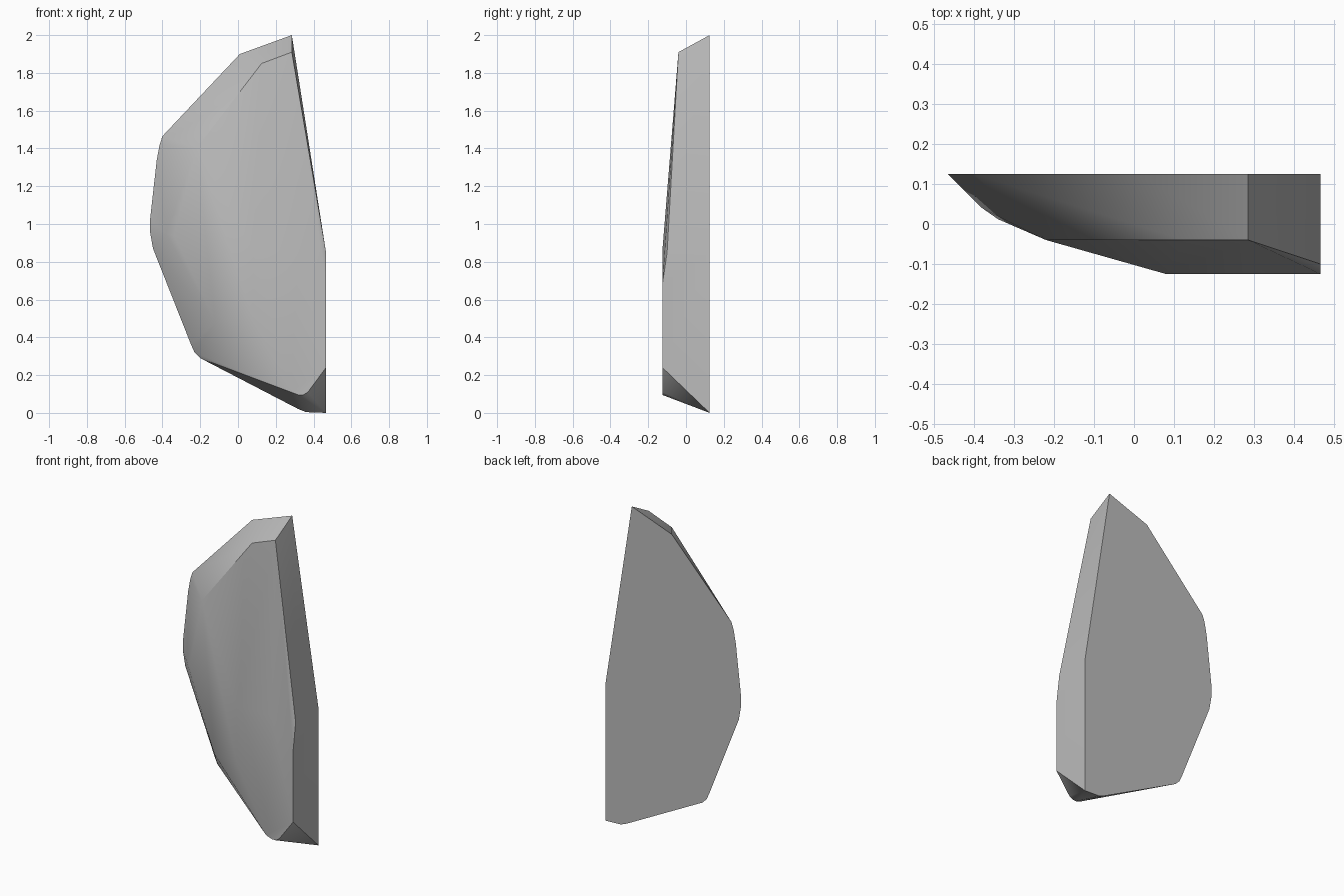
import bpy, bmesh, math

cube = bpy.data.objects.get("Cube")
if cube:
    bpy.data.objects.remove(cube)

BACK, FRONT = 0.125, -0.125

# Flat back outline (x, z)
back = [(0.285, 2.0), (0.01, 1.9), (-0.4, 1.465), (-0.415, 1.42), (-0.43, 1.34),
        (-0.466, 1.02), (-0.466, 0.96), (-0.45, 0.87), (-0.25, 0.365), (-0.23, 0.32),
        (-0.2, 0.29), (0.32, 0.02), (0.36, 0.004), (0.466, 0), (0.466, 0.85)]
# Flat front facet (x, z)
front = [(0.08, 0.86), (0.32, 0.86), (0.466, 0.68), (0.466, 0.24), (0.37, 0.11),
         (0.345, 0.095), (0.32, 0.095), (0.28, 0.11), (0.08, 0.5)]
# Chipped corners between the two (x, y, z)
ridge = [(0.285, -0.04, 1.91), (0.125, -0.04, 1.85), (-0.22, -0.04, 1.4),
         (-0.31, 0.045, 1.4), (-0.38, 0.04, 0.95), (-0.34, 0.012, 0.94),
         (-0.12, -0.06, 0.48), (0.466, -0.1, 0.85)]

bm = bmesh.new()
for x, z in back:
    bm.verts.new((x, BACK, z))
for x, z in front:
    bm.verts.new((x, FRONT, z))
for p in ridge:
    bm.verts.new(p)

# Wrap the corners into a chiselled stone slab
hull = bmesh.ops.convex_hull(bm, input=bm.verts[:])
loose = [v for v in bm.verts if not v.link_faces]
bmesh.ops.delete(bm, geom=loose, context='VERTS')
bmesh.ops.dissolve_limit(bm, angle_limit=math.radians(1), verts=bm.verts[:], edges=bm.edges[:])
bmesh.ops.recalc_face_normals(bm, faces=bm.faces[:])

mesh = bpy.data.meshes.new("stone_slab")
bm.to_mesh(mesh)
bm.free()
slab = bpy.data.objects.new("stone_slab", mesh)
bpy.context.collection.objects.link(slab)

# Plain grey stone
grey = (0.5, 0.5, 0.5, 1)
mat = bpy.data.materials.new("grey_stone")
mat.use_nodes = True
mat.diffuse_color = grey
mat.node_tree.nodes["Principled BSDF"].inputs["Base Color"].default_value = grey
mesh.materials.append(mat)

bpy.context.view_layer.objects.active = slab
slab.select_set(True)
bpy.ops.object.shade_smooth_by_angle(angle=math.radians(30))
